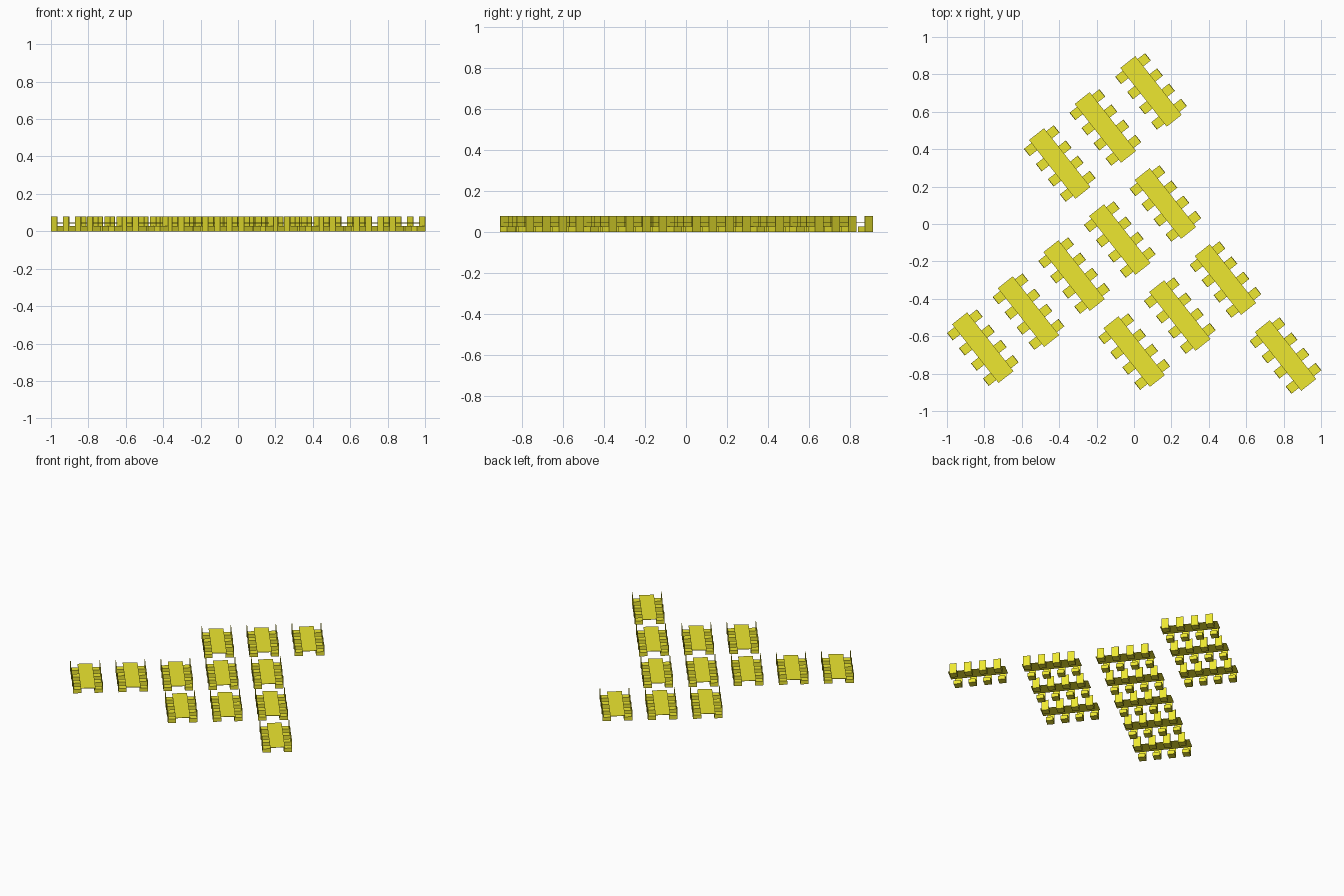
import bpy, bmesh, math
from mathutils import Matrix, Vector

if "Cube" in bpy.data.objects:
    bpy.data.objects.remove(bpy.data.objects["Cube"])

mat = bpy.data.materials.new("yellow")
mat.diffuse_color = (0.85, 0.80, 0.03, 1)
mat.use_nodes = True
mat.node_tree.nodes["Principled BSDF"].inputs["Base Color"].default_value = mat.diffuse_color

ANGLE = math.radians(-51.7)          # direction of the table length
U = Vector((math.cos(ANGLE), math.sin(ANGLE), 0))
V = Vector((-U.y, U.x, 0))
ORIGIN = Vector((0.091, 0.709, 0))
ROW_STEP, COL_STEP = 0.518, 0.311


def add_box(bm, x0, x1, y0, y1, z0, z1):
    m = Matrix.Translation(((x0 + x1) / 2, (y0 + y1) / 2, (z0 + z1) / 2))
    bmesh.ops.create_cube(bm, size=1, matrix=m @ Matrix.Diagonal((x1 - x0, y1 - y0, z1 - z0, 1)))


def make_mesh(name, boxes):
    bm = bmesh.new()
    for b in boxes:
        add_box(bm, *b)
    me = bpy.data.meshes.new(name)
    bm.to_mesh(me)
    bm.free()
    me.materials.append(mat)
    return me


# Thin table top, and a chair made of a seat block and an outer back plate
table_mesh = make_mesh("table_top", [(-0.2, 0.2, -0.051, 0.051, 0.043, 0.046)])
chair_mesh = make_mesh("chair", [
    (-0.025, 0.025, 0.045, 0.098, 0, 0.028),
    (-0.025, 0.025, 0.098, 0.102, 0, 0.078),
])


def place(name, mesh, matrix):
    ob = bpy.data.objects.new(name, mesh)
    bpy.context.collection.objects.link(ob)
    ob.matrix_world = matrix


# Table layout: row -> occupied columns
layout = {0: (0, 1, 2), 1: (1, 2, 3, 4, 5), 2: (1, 2, 3), 3: (1,)}
for row, cols in layout.items():
    for col in cols:
        base = Matrix.Translation(ORIGIN + U * ROW_STEP * row - V * COL_STEP * col) @ Matrix.Rotation(ANGLE, 4, 'Z')
        place("table_top", table_mesh, base)
        # Four chairs on each long side
        for i in range(4):
            shift = Matrix.Translation(((i - 1.5) * 0.1035, 0, 0))
            for turn in (0, math.pi):
                place("chair", chair_mesh, base @ shift @ Matrix.Rotation(turn, 4, 'Z'))
